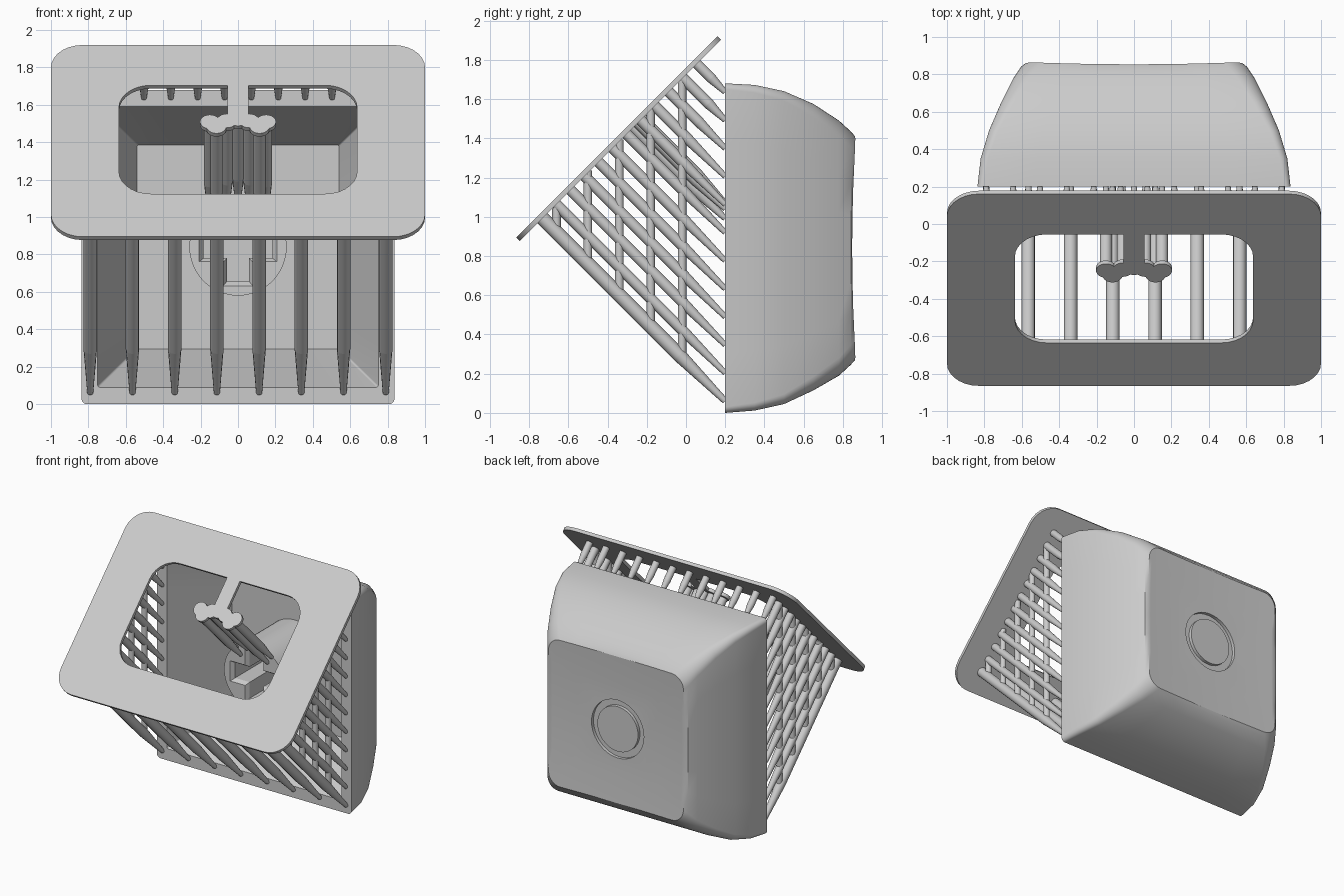
import bpy, bmesh, math
from mathutils import Vector, Matrix

if "Cube" in bpy.data.objects:
    bpy.data.objects.remove(bpy.data.objects["Cube"], do_unlink=True)

GREY = (0.6, 0.6, 0.6, 1)
mat = bpy.data.materials.new("light grey resin")
mat.use_nodes = True
mat.diffuse_color = GREY
mat.node_tree.nodes["Principled BSDF"].inputs["Base Color"].default_value = GREY

# Tilted frame of the base plate: x across, v up the slope, n out of its face
TILT = Matrix.Translation((0, -0.3525, 1.4075)) @ Matrix.Rotation(math.radians(45), 4, 'X')
THICK = 0.025
DOWN = Vector((0, 1, -1)).normalized()
MID_Z = 0.84


def finish(name, bm, smooth=True):
    bmesh.ops.recalc_face_normals(bm, faces=bm.faces)
    mesh = bpy.data.meshes.new(name)
    bm.to_mesh(mesh)
    bm.free()
    mesh.materials.append(mat)
    ob = bpy.data.objects.new(name, mesh)
    bpy.context.collection.objects.link(ob)
    if smooth:
        bpy.ops.object.select_all(action='DESELECT')
        ob.select_set(True)
        bpy.context.view_layer.objects.active = ob
        bpy.ops.object.shade_smooth_by_angle(angle=math.radians(32))
    return ob


def loft(name, rings, closed=False):
    """Skin a list of equal point rings; cap the ends unless closed."""
    bm = bmesh.new()
    loops = [[bm.verts.new(p) for p in ring] for ring in rings]
    pairs = list(zip(loops, loops[1:]))
    if closed:
        pairs.append((loops[-1], loops[0]))
    else:
        bm.faces.new(loops[0])
        bm.faces.new(loops[-1])
    for a, b in pairs:
        for i in range(len(a)):
            j = (i + 1) % len(a)
            bm.faces.new((a[i], a[j], b[j], b[i]))
    return finish(name, bm)


def rounded_rect(hx, hy, r, arc=7, side=6):
    """Rounded rectangle outline with extra points along the straight sides."""
    pts = []
    for k, (sx, sy) in enumerate(((1, 1), (-1, 1), (-1, -1), (1, -1))):
        for i in range(arc + 1):
            t = math.pi / 2 * (k + i / arc)
            pts.append(Vector((sx * (hx - r) + r * math.cos(t), sy * (hy - r) + r * math.sin(t))))
    full, n = [], arc + 1
    for k in range(4):
        full += pts[k * n:(k + 1) * n]
        a, b = pts[(k + 1) * n - 1], pts[(k + 1) * n % len(pts)]
        full += [a.lerp(b, i / side) for i in range(1, side)]
    return full


def section(y, hx, lo, hi, r):
    return [(p.x, y, p.y + (lo + hi) / 2) for p in rounded_rect(hx, (hi - lo) / 2, r)]


def circle(y, r, n=48):
    return [(r * math.cos(2 * math.pi * i / n), y, MID_Z + r * math.sin(2 * math.pi * i / n))
            for i in range(n)]


def cross(y, a, w):
    pts = [(a, -w), (a, w), (w, w), (w, a), (-w, a), (-w, w),
           (-a, w), (-a, -w), (-w, -w), (-w, -a), (w, -a), (w, -w)]
    return [(x, y, MID_Z + z) for x, z in pts]


def cut(ob, cutter):
    mod = ob.modifiers.new("cut", 'BOOLEAN')
    mod.operation = 'DIFFERENCE'
    mod.solver = 'EXACT'
    mod.object = cutter
    bpy.ops.object.select_all(action='DESELECT')
    ob.select_set(True)
    bpy.context.view_layer.objects.active = ob
    bpy.ops.object.modifier_apply(modifier=mod.name)
    bpy.data.objects.remove(cutter, do_unlink=True)
    bpy.ops.object.shade_smooth_by_angle(angle=math.radians(32))


def rod(bm, start, end, r, tip=None, taper=0.0):
    """Round rod, optionally narrowing to a tip over its last stretch."""
    axis = end - start
    rot = axis.to_track_quat('Z', 'Y').to_matrix().to_4x4()
    parts = [(0, axis.length - taper, r, r)]
    if tip:
        parts.append((axis.length - taper, axis.length, r, tip))
    for a, b, r1, r2 in parts:
        m = Matrix.Translation(start) @ rot @ Matrix.Translation((0, 0, (a + b) / 2))
        bmesh.ops.create_cone(bm, cap_ends=True, segments=12, radius1=r1, radius2=r2,
                              depth=b - a, matrix=m)


def from_plate(x, total):
    """Point on the plate's underside whose y + z equals total."""
    y = (total - 1.73) / 2
    return Vector((x, y, total - y))


def support(bm, x, tip_z, r, tip, taper):
    """Rod square to the plate that touches the rim plane at tip_z."""
    rod(bm, from_plate(x, 0.2 + tip_z), Vector((x, 0.2, tip_z)), r, tip, taper)


# Hollow cap: inner floor, inner walls, rim, bulging outer walls, dished back
rings = [section(0.70, 0.54, 0.295, 1.385, 0.01),
         section(0.20, 0.75, 0.09, 1.59, 0.01)]
for row in ((0.20, 0.837, 0.0, 1.68, 0.03), (0.35, 0.82, 0.012, 1.672, 0.04),
            (0.50, 0.775, 0.045, 1.64, 0.05), (0.65, 0.71, 0.115, 1.575, 0.07),
            (0.78, 0.645, 0.19, 1.49, 0.09), (0.84, 0.605, 0.245, 1.435, 0.10)):
    rings.append(section(*row))
for s in (1, 0.96, 0.8, 0.6, 0.42):
    rings.append([(x, 0.835 + 0.013 * (x / 0.6) ** 2 + 0.02 * ((z - MID_Z) / 0.59) ** 2, z)
                  for x, _, z in section(0, 0.58 * s, MID_Z - 0.57 * s, MID_Z + 0.57 * s, 0.1 * s)])
cap = loft("cap_shell", rings)

# Shallow round groove in the back
groove = loft("groove_cutter", [circle(0.9, 0.225), circle(0.815, 0.225),
                                circle(0.815, 0.175), circle(0.9, 0.175)], closed=True)
cut(cap, groove)

# Round stem with a chamfered cross socket
stem = loft("stem", [circle(0.2, 0.26), circle(0.74, 0.26)])
cut(stem, loft("socket_cutter", [cross(0.19, 0.215, 0.085), cross(0.23, 0.185, 0.06),
                                 cross(0.6, 0.185, 0.06)]))

# Tilted base plate with a rounded window
def plate_ring(hx, hv, r, n, v=0.0):
    return [TILT @ Vector((p.x, p.y + v, n)) for p in rounded_rect(hx, hv, r)]

loft("base_plate", [plate_ring(1, 0.725, 0.17, 0), plate_ring(0.637, 0.41, 0.17, 0, 0.01),
                    plate_ring(0.637, 0.41, 0.17, -THICK, 0.01),
                    plate_ring(1, 0.725, 0.17, -THICK)], closed=True)

# Tongue reaching into the window, ending in a cluster of round pads
bm = bmesh.new()
bmesh.ops.create_cube(bm, size=1, matrix=TILT @ Matrix.Translation((0, 0.28, -THICK / 2))
                      @ Matrix.Diagonal((0.11, 0.32, THICK, 1)))
spots = [(0, -0.235)]
for s in (-1, 1):
    spots += [(s * 0.15, -0.25), (s * 0.115, -0.275), (s * 0.06, -0.245)]
for x, y in spots:
    v = (y + 0.3525) * math.sqrt(2)
    bmesh.ops.create_cone(bm, cap_ends=True, segments=24, radius1=0.053, radius2=0.053, depth=THICK,
                          matrix=TILT @ Matrix.Translation((x, v, -THICK / 2)))
finish("pad_tongue", bm)

# Thin rods from the pads to the stem
bm = bmesh.new()
for x, y in spots:
    support(bm, x, 2 * y + 1.54, 0.032, 0.014, 0.2)
finish("stem_supports", bm)

# Thick rods under the lower rim
bm = bmesh.new()
for i in range(8):
    support(bm, -0.79 + i * 1.58 / 7, 0.06, 0.036, 0.016, 0.33)
finish("lower_supports", bm)

# Short rods to the upper rim
bm = bmesh.new()
for i in range(12):
    support(bm, -0.79 + i * 1.58 / 11, 1.635, 0.026, 0.014, 0.1)
finish("upper_supports", bm)

# Side lattices: sloping rods crossed by uprights
for side, s in (("left", 1), ("right", -1)):
    bm = bmesh.new()
    for i in range(1, 11):
        z = 0.06 + i * 1.575 / 11
        support(bm, s * 0.79, z, 0.028, 0.014, min(0.3, (1.73 - z) / 2))
    for i in range(5):
        y = -0.66 + i * 0.16
        rod(bm, Vector((s * 0.79, y, 0.26 - y)), Vector((s * 0.79, y, y + 1.735)), 0.022)
    finish(side + "_lattice", bm)
